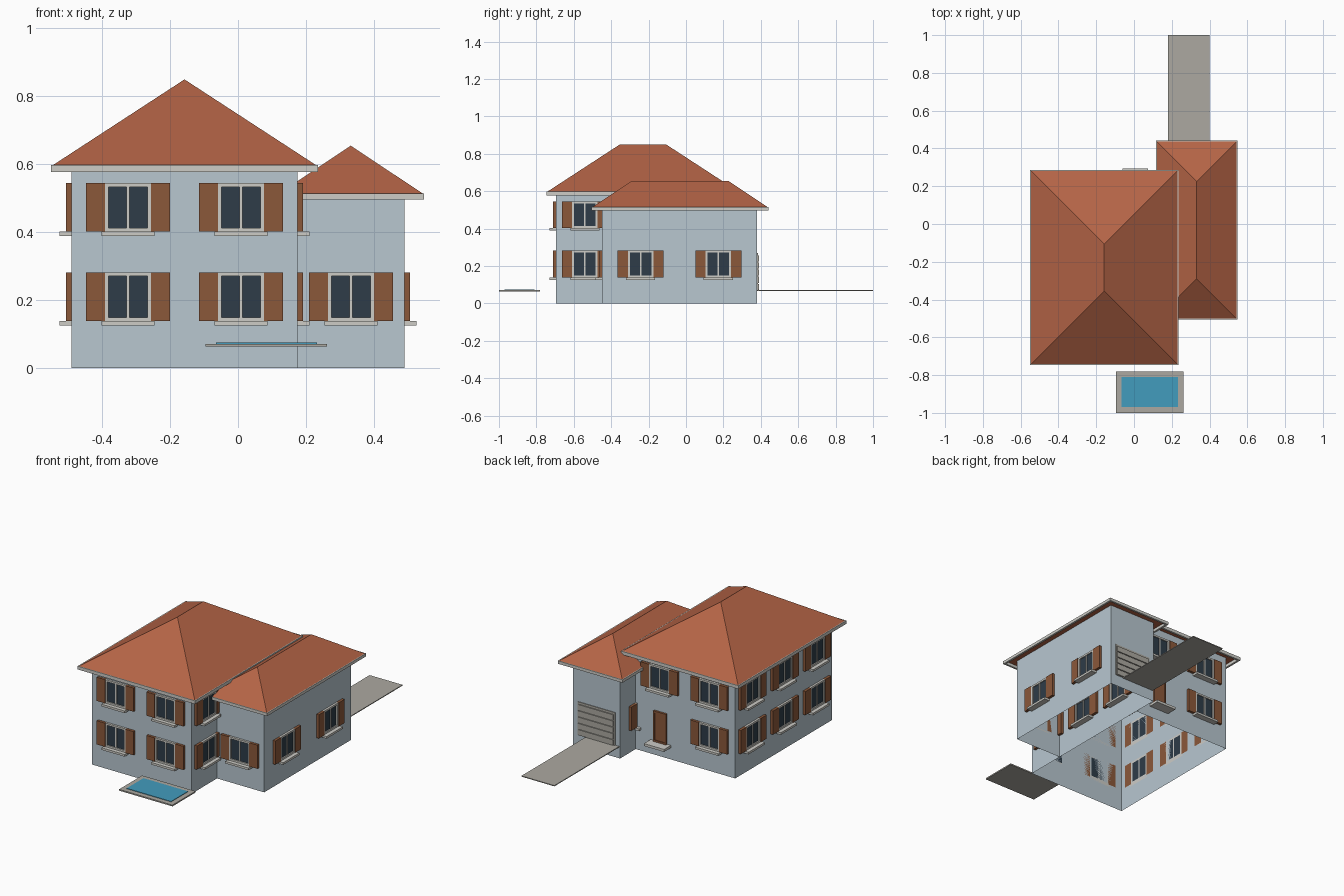
import bpy
import bmesh
import math
from mathutils import Matrix, Vector

if "Cube" in bpy.data.objects:
    bpy.data.objects.remove(bpy.data.objects["Cube"])


def material(name, r, g, b):
    def lin(c):
        c /= 255
        return c / 12.92 if c <= 0.04045 else ((c + 0.055) / 1.055) ** 2.4
    m = bpy.data.materials.new(name)
    m.use_nodes = True
    colour = (lin(r), lin(g), lin(b), 1)
    m.diffuse_color = colour
    m.node_tree.nodes["Principled BSDF"].inputs["Base Color"].default_value = colour
    return m


WALL = material("pale blue wall", 184, 199, 208)
ROOF = material("terracotta roof", 180, 100, 70)
WOOD = material("brown wood", 139, 88, 58)
TRIM = material("light grey trim", 205, 204, 198)
GLASS = material("dark glass", 46, 60, 72)
STONE = material("grey paving", 172, 169, 161)
WATER = material("pool water", 66, 156, 190)


def finish(bm, name, mats, place=None):
    mesh = bpy.data.meshes.new(name)
    bm.to_mesh(mesh)
    bm.free()
    for m in mats:
        mesh.materials.append(m)
    ob = bpy.data.objects.new(name, mesh)
    ob.matrix_world = place or Matrix()
    bpy.context.collection.objects.link(ob)
    return ob


def add_box(bm, x, y, z, slot=0):
    """Add a box given its (low, high) range on each axis."""
    size = [r[1] - r[0] for r in (x, y, z)]
    mid = Vector([(r[0] + r[1]) / 2 for r in (x, y, z)])
    mat = Matrix.Translation(mid) @ Matrix.Diagonal((*size, 1))
    verts = bmesh.ops.create_cube(bm, size=1, matrix=mat)["verts"]
    faces = {f for v in verts for f in v.link_faces}
    for f in faces:
        f.material_index = slot
    return faces


def box(name, mat, x, y, z, place=None):
    bm = bmesh.new()
    add_box(bm, x, y, z)
    return finish(bm, name, [mat], place)


def add_frame(bm, x, y, z, t, slot=0):
    """Upright rectangular frame of thickness t."""
    add_box(bm, (x[0], x[0] + t), y, z, slot)
    add_box(bm, (x[1] - t, x[1]), y, z, slot)
    inner = (x[0] + t, x[1] - t)
    add_box(bm, inner, y, (z[0], z[0] + t), slot)
    add_box(bm, inner, y, (z[1] - t, z[1]), slot)


def wall_shell(name, x, y, top):
    bm = bmesh.new()
    faces = add_box(bm, x, y, (0, top))
    bm.normal_update()
    ends = [f for f in faces if abs(f.normal.z) > 0.5]
    bmesh.ops.delete(bm, geom=ends, context="FACES_ONLY")
    finish(bm, name, [WALL])


def hip_roof(name, x, y, z, top):
    bm = bmesh.new()
    mid, run = (x[0] + x[1]) / 2, (x[1] - x[0]) / 2
    a, b, c, d = [bm.verts.new((px, py, z)) for px, py in
                  ((x[0], y[0]), (x[1], y[0]), (x[1], y[1]), (x[0], y[1]))]
    front = bm.verts.new((mid, y[0] + run, top))
    back = bm.verts.new((mid, y[1] - run, top))
    for f in ((a, b, front), (b, c, back, front), (c, d, back),
              (d, a, front, back), (d, c, b, a)):
        bm.faces.new(f)
    finish(bm, name, [ROOF])


def eave_trim(name, x, y, z, t=0.012):
    bm = bmesh.new()
    for i in (0, 1):
        edge = sorted((x[i], x[i] + (t if i == 0 else -t)))
        add_box(bm, edge, y, z)
        edge = sorted((y[i], y[i] + (t if i == 0 else -t)))
        add_box(bm, (x[0] + t, x[1] - t), edge, z)
    finish(bm, name, [TRIM])


def window(name, place):
    """Local frame: x along the wall, -y outward, z from the sill."""
    bm = bmesh.new()
    half, height, shutter = 0.068, 0.143, 0.055
    add_frame(bm, (-half, half), (-0.013, 0), (0, height), 0.011)
    add_box(bm, (-0.004, 0.004), (-0.011, 0), (0.011, height - 0.011))
    add_box(bm, (-half + 0.011, half - 0.011), (-0.006, 0), (0.011, height - 0.011), 1)
    for s in (-1, 1):
        span = sorted((s * half, s * (half + shutter)))
        add_box(bm, span, (-0.016, 0), (0, height), 2)
    add_box(bm, (-0.078, 0.078), (-0.036, 0), (-0.013, 0))
    finish(bm, name, [TRIM, GLASS, WOOD], place)


def windows_on(label, x, y, counts, floors, skip=()):
    """Space windows evenly along each wall of a block."""
    cx, cy = (x[0] + x[1]) / 2, (y[0] + y[1]) / 2
    hx, hy = (x[1] - x[0]) / 2, (y[1] - y[0]) / 2
    sides = {"front": (0, hx, hy), "left": (90, hy, hx),
             "back": (180, hx, hy), "right": (270, hy, hx)}
    for side, n in counts.items():
        angle, half, out = sides[side]
        turn = Matrix.Translation((cx, cy, 0)) @ Matrix.Rotation(math.radians(angle), 4, "Z")
        for level, z in enumerate(floors):
            for i in range(n):
                if (side, level, i) in skip:
                    continue
                u = -half + (2 * i + 1) * half / n
                window(f"{label}_{side}_window_{level + 1}_{i + 1}",
                       turn @ Matrix.Translation((u, -out, z)))


# Main house: walls, roof and windows
MX, MY = (-0.49, 0.175), (-0.695, 0.23)
wall_shell("main_walls", MX, MY, 0.597)
hip_roof("main_roof", (-0.546, 0.231), (-0.742, 0.282), 0.597, 0.85)
eave_trim("main_eave_trim", (-0.55, 0.235), (-0.746, 0.286), (0.578, 0.598))
windows_on("main", MX, MY, {"front": 2, "left": 3, "back": 2, "right": 3},
           (0.139, 0.402), skip={("back", 0, 0)})

# Side wing: walls, roof and windows
WX, WY = (0.175, 0.49), (-0.45, 0.38)
wall_shell("wing_walls", WX, WY, 0.514)
hip_roof("wing_roof", (0.12, 0.544), (-0.502, 0.438), 0.514, 0.655)
eave_trim("wing_eave_trim", (0.116, 0.548), (-0.506, 0.442), (0.497, 0.515))
windows_on("wing", WX, WY, {"front": 1, "left": 2, "right": 2}, (0.139,))

# Back door with its step
bm = bmesh.new()
add_frame(bm, (-0.035, 0.05), (0.23, 0.243), (0.085, 0.27), 0.01)
add_box(bm, (-0.025, 0.04), (0.23, 0.239), (0.095, 0.26))
finish(bm, "back_door", [WOOD])
box("door_step", TRIM, (-0.06, 0.075), (0.23, 0.295), (0.07, 0.085))

# Garage door: surround and stacked panels
bm = bmesh.new()
GX = (0.207, 0.457)
add_box(bm, GX, (0.38, 0.384), (0.07, 0.27))
panels = 5
step = 0.19 / panels
for i in range(panels):
    z = 0.072 + i * step
    add_box(bm, (GX[0] + 0.008, GX[1] - 0.008), (0.384, 0.39), (z, z + step - 0.005))
finish(bm, "garage_door", [STONE])
box("driveway", STONE, (0.18, 0.4), (0.38, 1.0), (0.067, 0.072))

# Pool: paved surround and water surface
box("pool_surround", STONE, (-0.095, 0.262), (-1.0, -0.78), (0.064, 0.072))
box("pool_water", WATER, (-0.065, 0.232), (-0.97, -0.81), (0.072, 0.075))
